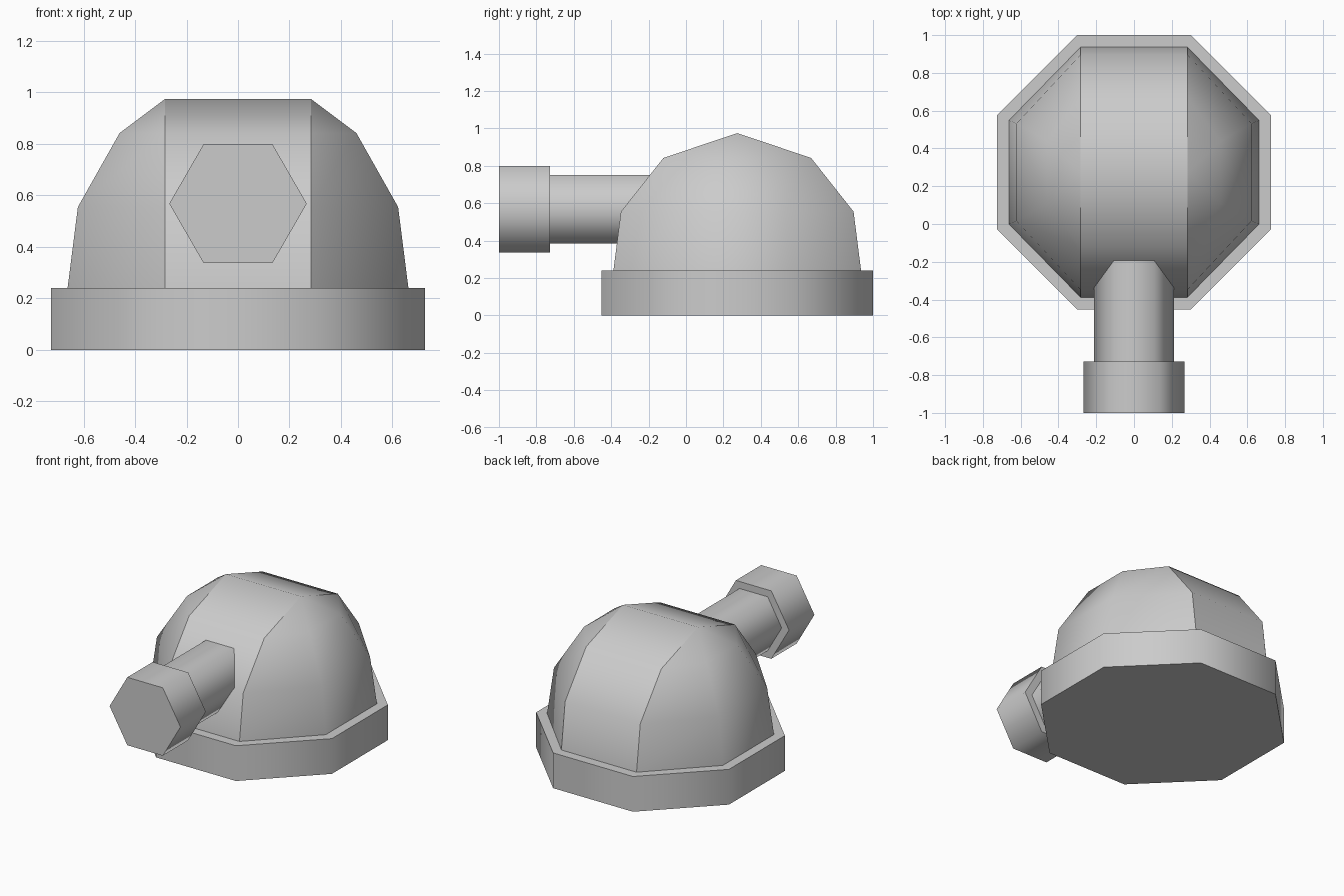
import bpy, bmesh, math
from mathutils import Matrix

cube = bpy.data.objects.get("Cube")
if cube:
    bpy.data.objects.remove(cube, do_unlink=True)

grey = bpy.data.materials.new("plain_grey")
grey.use_nodes = True
COLOUR = (0.6, 0.6, 0.6, 1.0)
grey.diffuse_color = COLOUR
grey.node_tree.nodes["Principled BSDF"].inputs["Base Color"].default_value = COLOUR

CENTRE_Y = 0.274   # middle of the base and dome
BARREL_Z = 0.568   # height of the barrel axis


def finish(name, bm, sharp):
    """Turn a bmesh into a smooth object whose edges are sharp where the rule says."""
    bmesh.ops.recalc_face_normals(bm, faces=bm.faces)
    for f in bm.faces:
        f.smooth = True
    for e in bm.edges:
        e.smooth = not sharp(e)
    mesh = bpy.data.meshes.new(name)
    bm.to_mesh(mesh)
    bm.free()
    mesh.materials.append(grey)
    obj = bpy.data.objects.new(name, mesh)
    bpy.context.collection.objects.link(obj)
    return obj


def prism(name, sides, radius, depth, matrix):
    """Capped prism with smooth sides and sharp rims."""
    bm = bmesh.new()
    bmesh.ops.create_cone(bm, cap_ends=True, segments=sides, radius1=radius,
                          radius2=radius, depth=depth, matrix=matrix)
    return finish(name, bm, lambda e: e.calc_face_angle(0) > math.radians(75))


def barrel_part(name, radius, y0, y1):
    """Hexagonal prism along y with a flat top and bottom."""
    place = (Matrix.Translation((0, (y0 + y1) / 2, BARREL_Z))
             @ Matrix.Rotation(math.pi / 2, 4, 'X')
             @ Matrix.Rotation(math.pi / 2, 4, 'Z'))
    bm = bmesh.new()
    bmesh.ops.create_cone(bm, cap_ends=True, segments=6, radius1=radius,
                          radius2=radius, depth=abs(y1 - y0), matrix=place)
    # corners must point left and right
    if max(v.co.x for v in bm.verts) < radius * 0.99:
        bmesh.ops.rotate(bm, verts=bm.verts, cent=(0, 0, BARREL_Z),
                         matrix=Matrix.Rotation(math.radians(30), 3, 'Y'))
    return finish(name, bm, lambda e: e.calc_face_angle(0) > math.radians(75))


# Octagonal base slab, flats facing the axes
bm = bmesh.new()
bmesh.ops.create_cone(bm, cap_ends=True, segments=8,
                      radius1=0.726 / math.cos(math.pi / 8),
                      radius2=0.726 / math.cos(math.pi / 8), depth=0.24,
                      matrix=Matrix.Translation((0, CENTRE_Y, 0.12)))
if max(v.co.x for v in bm.verts) > 0.75:
    bmesh.ops.rotate(bm, verts=bm.verts, cent=(0, CENTRE_Y, 0),
                     matrix=Matrix.Rotation(math.pi / 8, 3, 'Z'))
finish("base", bm, lambda e: e.calc_face_angle(0) > math.radians(75))

# Dome: a constant-width middle band between two rounded cheeks
BAND = 0.283
# (height, cheek x, band half-length in y, cheek half-length in y)
levels = [(0.24, 0.662, 0.662, 0.275), (0.555, 0.622, 0.622, 0.258),
          (0.842, 0.46, 0.395, 0.165), (0.975, BAND, 0.0, 0.0)]
bm = bmesh.new()
rings = []
for z, x, long_y, short_y in levels:
    corners = [(BAND, -long_y), (x, -short_y), (x, short_y), (BAND, long_y),
               (-BAND, long_y), (-x, short_y), (-x, -short_y), (-BAND, -long_y)]
    rings.append([bm.verts.new((cx, cy + CENTRE_Y, z)) for cx, cy in corners])
for low, high in zip(rings, rings[1:]):
    for i in range(8):
        j = (i + 1) % 8
        bm.faces.new((low[i], low[j], high[j], high[i]))
bm.faces.new(rings[0])
bmesh.ops.remove_doubles(bm, verts=bm.verts, dist=0.0005)
finish("dome", bm, lambda e: (
    all(abs(v.co.x - s * BAND) < 0.001 for v in e.verts) if (s := math.copysign(1, e.verts[0].co.x)) else False)
    or all(v.co.z < 0.25 for v in e.verts))

# Barrel shaft running into the dome, and the wider muzzle
barrel_part("barrel_shaft", 0.212, -0.73, 0.05)
barrel_part("barrel_muzzle", 0.267, -1.0, -0.727)
